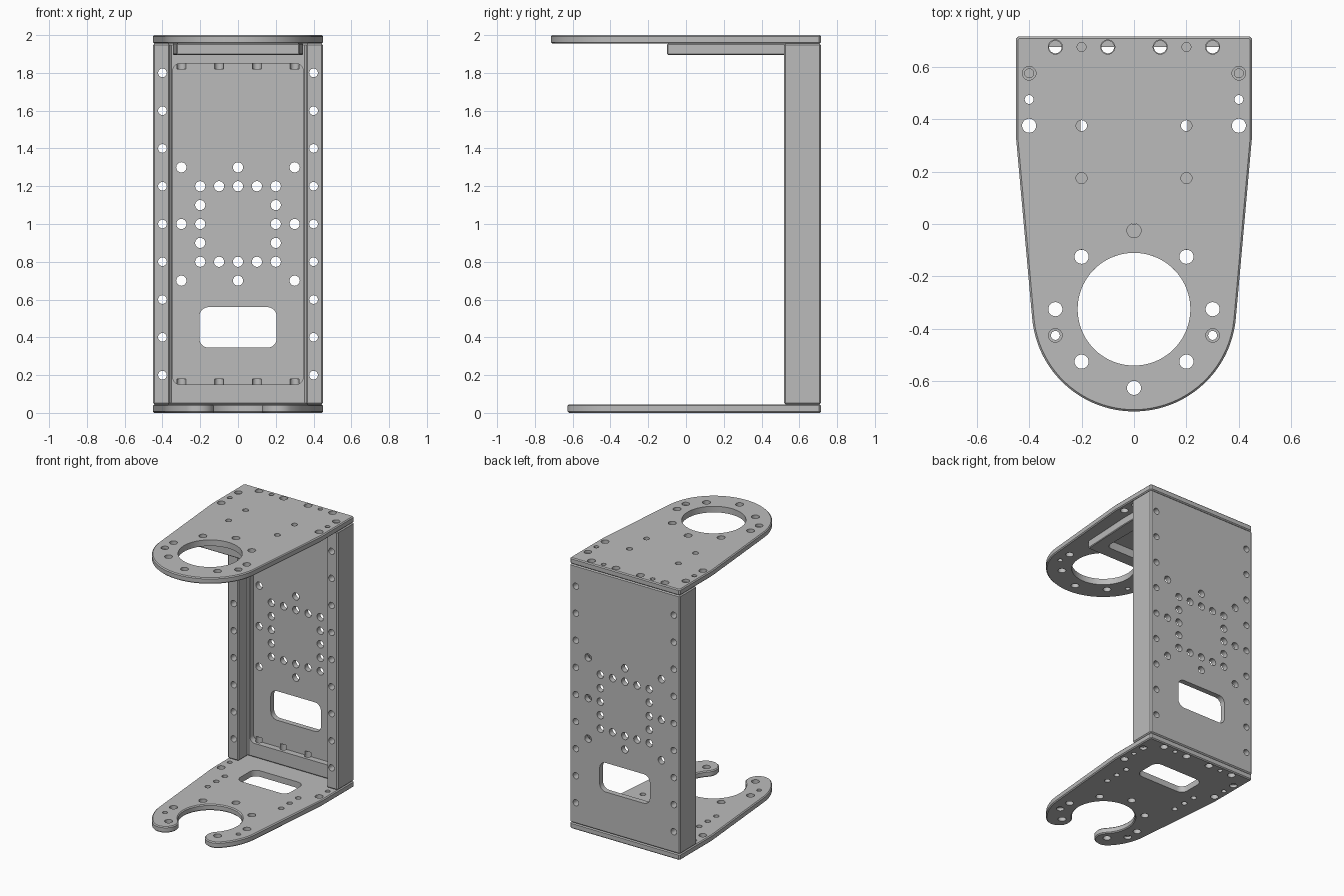
import bpy, bmesh, math

cube = bpy.data.objects.get("Cube")
if cube:
    bpy.data.objects.remove(cube, do_unlink=True)

grey = bpy.data.materials.new("machined_grey")
grey.use_nodes = True
GREY = (0.5, 0.5, 0.5, 1)
grey.diffuse_color = GREY
bsdf = next(n for n in grey.node_tree.nodes if n.type == 'BSDF_PRINCIPLED')
bsdf.inputs["Base Color"].default_value = GREY

BACK = 0.715       # rear face
PLATE = 0.045      # plate thickness
TOP = 2.0
RING_Y = -0.325    # centre of the large bore
RING_R, BORE_R = 0.39, 0.215


def arc(cx, cy, r, start, end, n=24):
    angles = [math.radians(start + (end - start) * i / n) for i in range(n + 1)]
    return [(cx + r * math.cos(a), cy + r * math.sin(a)) for a in angles]


def circle(cx, cy, r, n=24):
    return arc(cx, cy, r, 0, 360, n)[:-1]


def rounded_rect(x0, x1, y0, y1, r):
    corners = [(x1 - r, y1 - r, 0), (x0 + r, y1 - r, 90),
               (x0 + r, y0 + r, 180), (x1 - r, y0 + r, 270)]
    return [p for x, y, a in corners for p in arc(x, y, r, a, a + 90, 8)]


def symmetric(half):
    return half + [(-x, y) for x, y in reversed(half) if x > 1e-5]


def both_sides(points):
    return sorted({(s * x, y) for x, y in points for s in (1, -1)})


def prism(bm, outline, lo, hi, axis='Z'):
    def place(u, v, w):
        return (u, v, w) if axis == 'Z' else (u, w, v)
    rings = [[bm.verts.new(place(u, v, w)) for u, v in outline] for w in (lo, hi)]
    n = len(outline)
    bm.faces.new(rings[0][::-1])
    bm.faces.new(rings[1])
    for i in range(n):
        j = (i + 1) % n
        bm.faces.new((rings[0][i], rings[0][j], rings[1][j], rings[1][i]))


def make_object(name, solids, bevel=0.0):
    bm = bmesh.new()
    for solid in solids:
        prism(bm, *solid)
    bmesh.ops.recalc_face_normals(bm, faces=bm.faces)
    if bevel:
        sharp = [e for e in bm.edges if e.calc_face_angle(0) > 1]
        bmesh.ops.bevel(bm, geom=sharp, offset=bevel, segments=1,
                        affect='EDGES', profile=0.5)
    mesh = bpy.data.meshes.new(name)
    bm.to_mesh(mesh)
    bm.free()
    mesh.materials.append(grey)
    obj = bpy.data.objects.new(name, mesh)
    bpy.context.collection.objects.link(obj)
    return obj


def cut(obj, solids):
    cutter = make_object("cutter", solids)
    cutter.hide_render = True
    mod = obj.modifiers.new("cut", 'BOOLEAN')
    mod.operation, mod.solver, mod.object = 'DIFFERENCE', 'EXACT', cutter
    graph = bpy.context.evaluated_depsgraph_get()
    mesh = bpy.data.meshes.new_from_object(obj.evaluated_get(graph))
    obj.modifiers.clear()
    obj.data = mesh
    bpy.data.objects.remove(cutter, do_unlink=True)


def holes(points, r, lo, hi, axis='Z'):
    return [(circle(x, y, r), lo, hi, axis) for x, y in both_sides(points)]


# Hole positions shared by the plates and the channel
screw_row = [(0.1, 0.675), (0.3, 0.675)]
rail_screw = [(0.4, 0.575)]
ring_holes = [(0, -0.025), (0.2, -0.125), (0.3, RING_Y), (0.2, -0.525)]
side_start = [(0.44, BACK), (0.45, BACK - 0.01), (0.45, 0.33)]

# Top plate: tapered tongue with a round nose and a large bore
lo = TOP - PLATE
top_plate = make_object("top_plate", [(symmetric(
    side_start + arc(0, RING_Y, RING_R, -5, -90, 32)), lo, TOP)], 0.007)
span = (lo - 0.05, TOP + 0.05)
cut(top_plate, [(circle(0, RING_Y, BORE_R, 72), *span)]
    + holes(ring_holes + [(0, -0.625), (0.4, 0.375)] + screw_row, 0.027, *span)
    + holes([(0.4, 0.475), (0.2, 0.675), (0.3, -0.425)] + rail_screw, 0.017, *span)
    + holes([(0.2, 0.375), (0.2, 0.175)], 0.021, *span))
cut(top_plate, holes([(0.3, -0.425)] + rail_screw, 0.026, TOP - 0.02, TOP + 0.05))

# Bottom plate: same tongue, with the nose opened into two rounded arms
mid, cap = (RING_R + BORE_R) / 2, (RING_R - BORE_R) / 2
d = mid * math.sqrt(0.5)
half = (side_start + arc(0, RING_Y, RING_R, -5, -45, 16)
        + arc(d, RING_Y - d, cap, -45, -225, 20)[1:-1]
        + arc(0, RING_Y, BORE_R, -45, 90, 32))
bottom_plate = make_object("bottom_plate", [(symmetric(half), 0, PLATE)], 0.007)
span = (-0.05, PLATE + 0.05)
cut(bottom_plate, [(rounded_rect(-0.205, 0.205, 0.27, 0.48, 0.05), *span)]
    + holes(ring_holes + [(0.4, 0.375)] + screw_row, 0.027, *span)
    + holes([(0.4, 0.475), (0.2, 0.675), (0.3, -0.425)] + rail_screw, 0.017, *span)
    + holes([(0.3, 0.075), (0.3, 0.175), (0.3, 0.275)], 0.02, *span))
cut(bottom_plate, holes([(0.3, -0.425)] + rail_screw, 0.026, -0.05, 0.02))

# Back channel: thick web with a rail along each side
z0, z1 = PLATE, TOP - PLATE
channel = make_object("back_channel", [(symmetric(
    [(0.45, BACK), (0.45, 0.52), (0.36, 0.52), (0.36, 0.63)]), z0, z1)], 0.008)

# Shallow pocket in the web, then window, mounting and screw holes
cut(channel, [(rounded_rect(-0.345, 0.345, 0.15, 1.85, 0.04), 0.55, 0.675, 'Y')])
thru = (0.4, 0.8, 'Y')
pattern = [(0.1 * i, z) for i in range(3) for z in (0.8, 1.2)]
pattern += [(0.2, z) for z in (0.9, 1.0, 1.1)]
pattern += [(x, z) for x in (0, 0.3) for z in (0.7, 1.3)] + [(0.3, 1.0)]
rail_points = [(0.4, 0.2 * i) for i in range(1, 10)]
cut(channel, [(rounded_rect(-0.205, 0.205, 0.345, 0.56, 0.05), *thru)]
    + holes(pattern, 0.027, *thru) + holes(rail_points, 0.023, *thru))
for a, b in ((0, 1), (1, 0)):
    near = (z0 - 0.05, 0.18) if b else (1.82, z1 + 0.05)
    blind = (z0 - 0.05, 0.14) if b else (1.86, z1 + 0.05)
    cut(channel, holes(screw_row, 0.024, *near) + holes(rail_screw, 0.017, *blind))

# Stiffening frame under the top plate
frame = make_object("stiffener_frame", [(symmetric(
    [(0.345, 0.63), (0.345, 0.3), (0.325, -0.1)]), 1.895, z1)], 0.005)
cut(frame, [(rounded_rect(-0.245, 0.245, 0.0, 0.53, 0.04), 1.8, 2.0)])

# Smooth hole walls and arcs, keep machined edges crisp
bpy.ops.object.select_all(action='DESELECT')
for obj in (top_plate, bottom_plate, channel, frame):
    obj.select_set(True)
bpy.context.view_layer.objects.active = channel
bpy.ops.object.shade_smooth_by_angle(angle=math.radians(30))
